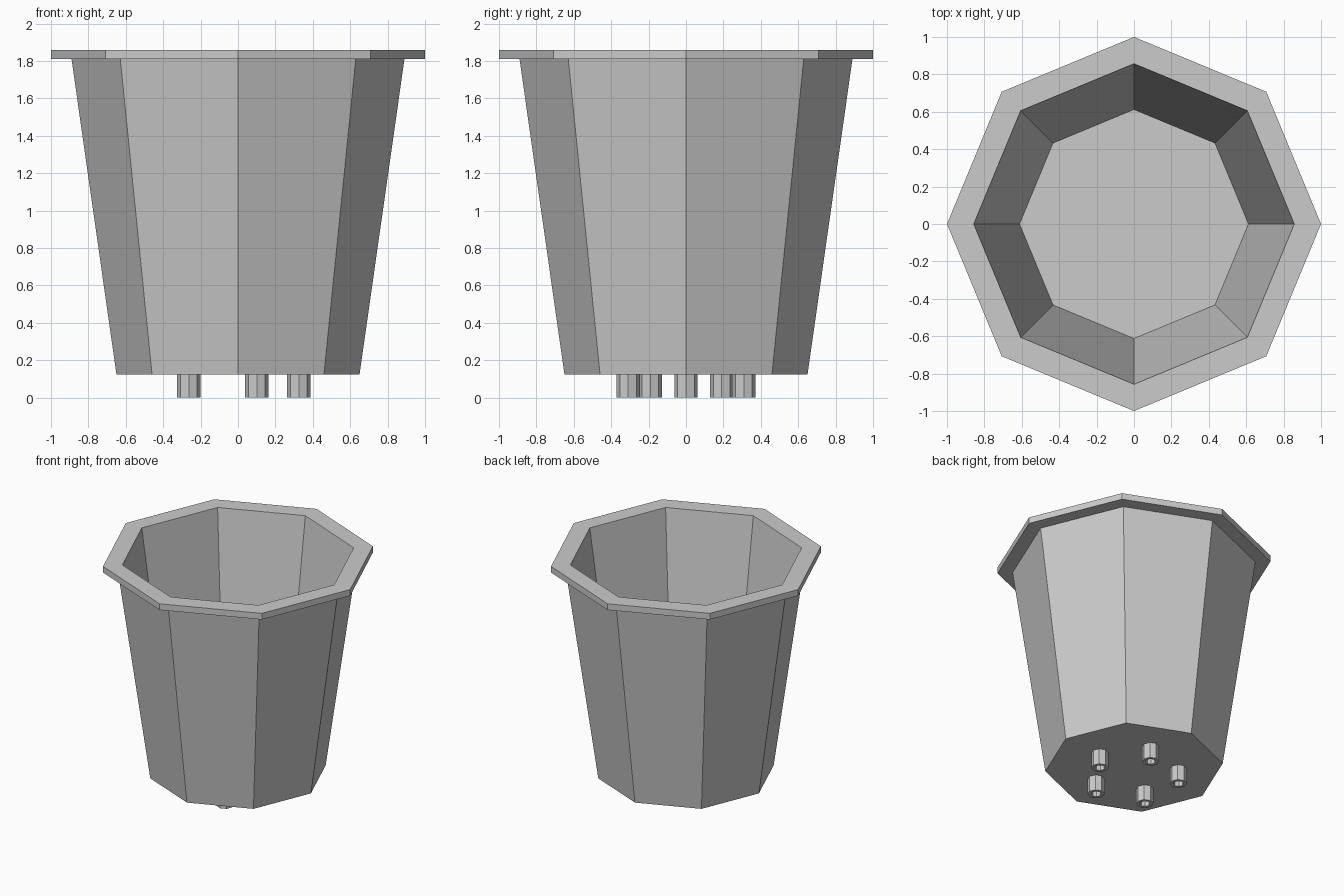
import bpy
import bmesh
from math import cos, sin, tau

cube = bpy.data.objects.get("Cube")
if cube:
    bpy.data.objects.remove(cube, do_unlink=True)

SIDES = 8
grey = bpy.data.materials.new("light grey")
colour = (0.6, 0.6, 0.6, 1)
grey.diffuse_color = colour
grey.use_nodes = True
grey.node_tree.nodes["Principled BSDF"].inputs["Base Color"].default_value = colour


def turned(name, profile, centre=(0, 0), closed=False):
    """Sweep a (radius, height) profile round an octagon, capping open ends."""
    bm = bmesh.new()
    rings = [[bm.verts.new((centre[0] + r * cos(tau * i / SIDES),
                            centre[1] + r * sin(tau * i / SIDES), z))
              for i in range(SIDES)] for r, z in profile]
    pairs = list(zip(rings, rings[1:]))
    if closed:
        pairs.append((rings[-1], rings[0]))
    else:
        bm.faces.new(rings[0])
        bm.faces.new(rings[-1])
    for a, b in pairs:
        for i in range(SIDES):
            j = (i + 1) % SIDES
            bm.faces.new((a[i], a[j], b[j], b[i]))
    bmesh.ops.recalc_face_normals(bm, faces=bm.faces)
    mesh = bpy.data.meshes.new(name)
    bm.to_mesh(mesh)
    bm.free()
    mesh.materials.append(grey)
    obj = bpy.data.objects.new(name, mesh)
    bpy.context.collection.objects.link(obj)


# Hollow tapered pot with its overhanging rim
turned("pot", [(0.65, 0.125), (0.89, 1.81), (1, 1.81), (1, 1.86),
               (0.857, 1.86), (0.612, 0.165)])

# Five short hollow feet in a ring under the floor
for k in range(5):
    a = tau * k / 5
    turned(f"foot_{k + 1}", [(0.0625, 0), (0.0625, 0.125), (0.038, 0.125), (0.038, 0)],
           (0.325 * cos(a), 0.325 * sin(a)), closed=True)
